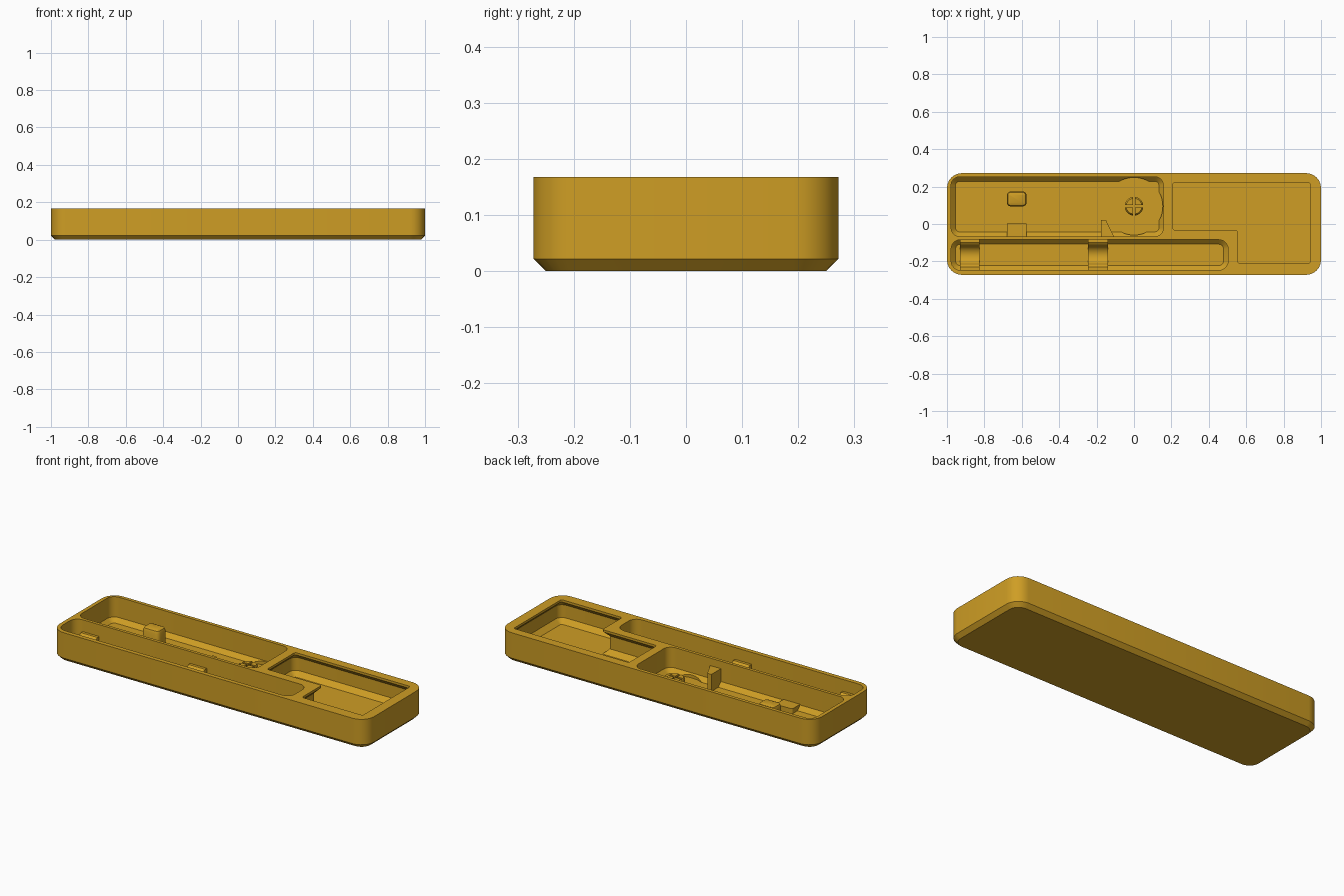
import bpy, bmesh, math

if "Cube" in bpy.data.objects:
    bpy.data.objects.remove(bpy.data.objects["Cube"])

FLOOR, TOP = 0.027, 0.168
mat = bpy.data.materials.new("amber_plastic")
mat.diffuse_color = (0.62, 0.34, 0.018, 1)
mat.use_nodes = True
mat.node_tree.nodes["Principled BSDF"].inputs["Base Color"].default_value = mat.diffuse_color


def outline(corners, r, inset=0.0, seg=6):
    """Rounded outline of a counter-clockwise square-cornered polygon, moved inward by inset."""
    pts, n = [], len(corners)
    for i, (x, y) in enumerate(corners):
        px, py = corners[i - 1]
        qx, qy = corners[(i + 1) % n]
        a, b = math.hypot(x - px, y - py), math.hypot(qx - x, qy - y)
        d1, d2 = ((x - px) / a, (y - py) / a), ((qx - x) / b, (qy - y) / b)
        turn = 1 if d1[0] * d2[1] - d1[1] * d2[0] > 0 else -1
        rad = max(r - turn * inset, 0.004)
        x += inset * (-d1[1] - d2[1])
        y += inset * (d1[0] + d2[0])
        cx, cy = x + rad * (d2[0] - d1[0]), y + rad * (d2[1] - d1[1])
        start = math.atan2(-turn * d1[0], turn * d1[1])
        for k in range(seg + 1):
            t = start + turn * math.pi / 2 * k / seg
            pts.append((cx + rad * math.cos(t), cy + rad * math.sin(t)))
    return pts


def rect(x0, x1, y0, y1):
    return [(x0, y0), (x1, y0), (x1, y1), (x0, y1)]


def loft(name, rings):
    """Closed solid through (z, outline) rings, listed from the bottom up."""
    bm = bmesh.new()
    loops = [[bm.verts.new((x, y, z)) for x, y in pts] for z, pts in rings]
    for lo, hi in zip(loops, loops[1:]):
        for i in range(len(lo)):
            j = (i + 1) % len(lo)
            bm.faces.new((lo[i], lo[j], hi[j], hi[i]))
    bm.faces.new(loops[0][::-1])
    bm.faces.new(loops[-1])
    bmesh.ops.recalc_face_normals(bm, faces=bm.faces[:])
    me = bpy.data.meshes.new(name)
    bm.to_mesh(me)
    bm.free()
    me.materials.append(mat)
    ob = bpy.data.objects.new(name, me)
    bpy.context.collection.objects.link(ob)
    return ob


def circle(x, y, r, n=48):
    return [(x + r * math.cos(2 * math.pi * i / n), y + r * math.sin(2 * math.pi * i / n))
            for i in range(n)]


def cut(ob, cutter):
    m = ob.modifiers.new("cut", 'BOOLEAN')
    m.operation, m.solver, m.object = 'DIFFERENCE', 'EXACT', cutter
    bpy.context.view_layer.objects.active = ob
    bpy.ops.object.modifier_apply(modifier=m.name)
    bpy.data.objects.remove(cutter, do_unlink=True)


def smooth(ob):
    bpy.ops.object.select_all(action='DESELECT')
    ob.select_set(True)
    bpy.context.view_layer.objects.active = ob
    bpy.ops.object.shade_smooth_by_angle(angle=math.radians(30))


# tray body with chamfered bottom edge
body = rect(-1, 1, -0.272, 0.272)
tray = loft("tray", [(0, outline(body, 0.08, 0.022)), (0.022, outline(body, 0.08)),
                     (TOP, outline(body, 0.08))])

# two open compartments with chamfered floors
for shape, r in ((rect(-0.978, 0.157, -0.066, 0.252), 0.045),
                 (rect(-0.978, 0.503, -0.247, -0.084), 0.05)):
    cut(tray, loft("compartment", [(FLOOR, outline(shape, r, 0.024)),
                                   (FLOOR + 0.024, outline(shape, r)),
                                   (0.3, outline(shape, r))]))

# L-shaped compartment, wider beneath its rim
ell = [(0.555, -0.212), (0.942, -0.212), (0.942, 0.222), (0.208, 0.222),
       (0.208, -0.032), (0.555, -0.032)]
tight, wide = outline(ell, 0.012), outline(ell, 0.012, -0.027)
cut(tray, loft("ell_compartment", [(FLOOR, tight), (FLOOR + 0.027, wide), (0.128, wide),
                                   (0.155, tight), (0.3, tight)]))

# round clearance in the floor around the post
cut(tray, loft("clearance", [(FLOOR - 0.001, circle(0, 0.095, 0.154)),
                             (0.3, circle(0, 0.095, 0.154))]))
smooth(tray)

# split snap post with flared head
post = loft("snap_post", [(z, circle(0, 0.095, r, 32)) for z, r in
                          ((FLOOR - 0.004, 0.038), (0.062, 0.038), (0.072, 0.05),
                           (0.08, 0.05), (0.092, 0.042))])
for sx, sy in ((0.1, 0.006), (0.006, 0.1)):
    slot = rect(-sx, sx, 0.095 - sy, 0.095 + sy)
    cut(post, loft("slot", [(FLOOR + 0.003, slot), (0.2, slot)]))
smooth(post)

# upright rounded block
block = rect(-0.68, -0.574, 0.094, 0.174)
smooth(loft("support_block", [(FLOOR - 0.004, outline(block, 0.022)),
                              (0.11, outline(block, 0.022)),
                              (0.122, outline(block, 0.022, 0.005)),
                              (0.127, outline(block, 0.022, 0.017))]))

# low ledge against the divider wall
ledge = rect(-0.68, -0.574, -0.075, 0.006)
smooth(loft("support_ledge", [(FLOOR - 0.004, outline(ledge, 0.01)),
                              (0.055, outline(ledge, 0.01))]))

# tapered stop fin on the divider wall
fin = [(-0.176, -0.072), (-0.105, -0.072), (-0.15, 0.021), (-0.176, 0.021)]
loft("stop_fin", [(FLOOR - 0.004, fin), (0.125, fin)])

# saddle ribs across the narrow compartment
profile = [(-0.252, FLOOR - 0.004), (-0.079, FLOOR - 0.004), (-0.079, 0.1), (-0.1, 0.1),
           (-0.11, 0.093)]
for k in range(13):
    t = math.pi * k / 12
    profile.append((-0.1655 + 0.05 * math.cos(t), 0.085 - 0.045 * math.sin(t)))
profile += [(-0.221, 0.093), (-0.231, 0.1), (-0.252, 0.1)]
for name, x0 in (("saddle_left", -0.93), ("saddle_middle", -0.245)):
    rib = loft(name, [(0, profile), (0.105, profile)])
    for v in rib.data.vertices:
        a, b, c = v.co
        v.co = (x0 + c, a, b)
    smooth(rib)
